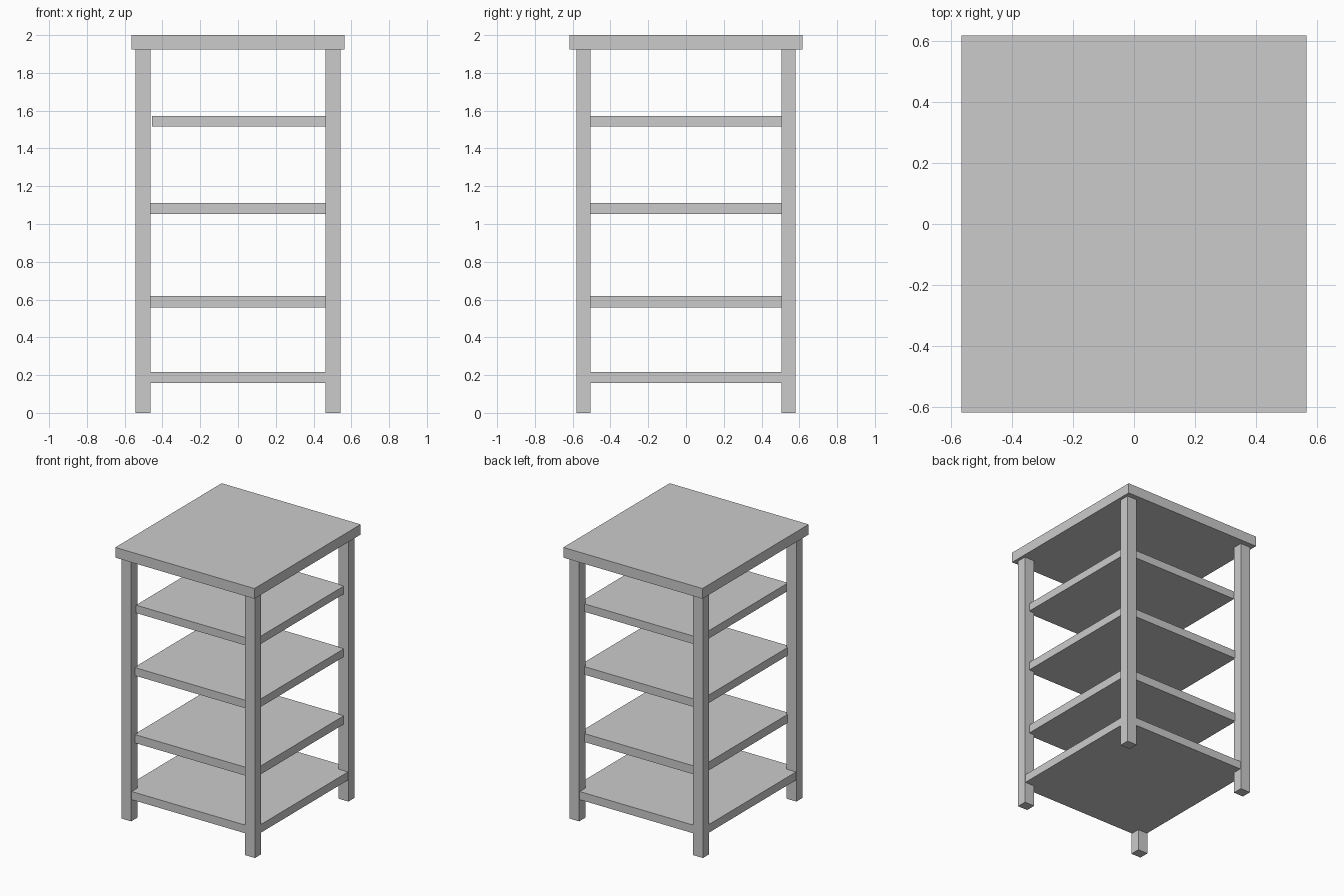
import bpy

cube = bpy.data.objects.get("Cube")
if cube:
    bpy.data.objects.remove(cube, do_unlink=True)

grey = bpy.data.materials.new("light grey")
grey.use_nodes = True
grey.diffuse_color = (0.6, 0.6, 0.6, 1)
grey.node_tree.nodes["Principled BSDF"].inputs["Base Color"].default_value = (0.6, 0.6, 0.6, 1)


def box(name, x, y, z):
    """Add a box spanning the given (low, high) ranges."""
    spans = (x, y, z)
    bpy.ops.mesh.primitive_cube_add(size=1, location=[(a + b) / 2 for a, b in spans])
    ob = bpy.context.object
    ob.name = name
    ob.scale = [b - a for a, b in spans]
    bpy.ops.object.transform_apply(location=False, rotation=False, scale=True)
    ob.data.materials.append(grey)
    return ob


# Overhanging table top
box("top", (-0.565, 0.565), (-0.617, 0.617), (1.925, 2))

# Four square legs
for side, sx in (("right", -1), ("left", 1)):
    for end, sy in (("front", -1), ("back", 1)):
        box(f"{end}_{side}_leg",
            sorted((sx * 0.463, sx * 0.543)),
            sorted((sy * 0.506, sy * 0.579)), (0, 1.925))

# Bottom shelf, nearly flush with the outside of the legs
box("bottom_shelf", (-0.54, 0.54), (-0.573, 0.573), (0.157, 0.217))

# Upper shelves, set between the legs and slightly off centre
for name, left_edge, low, high in (
        ("lower_shelf", -0.47, 0.558, 0.62),
        ("middle_shelf", -0.47, 1.053, 1.112),
        ("upper_shelf", -0.456, 1.515, 1.573)):
    box(name, (left_edge, 0.505), (-0.533, 0.515), (low, high))
